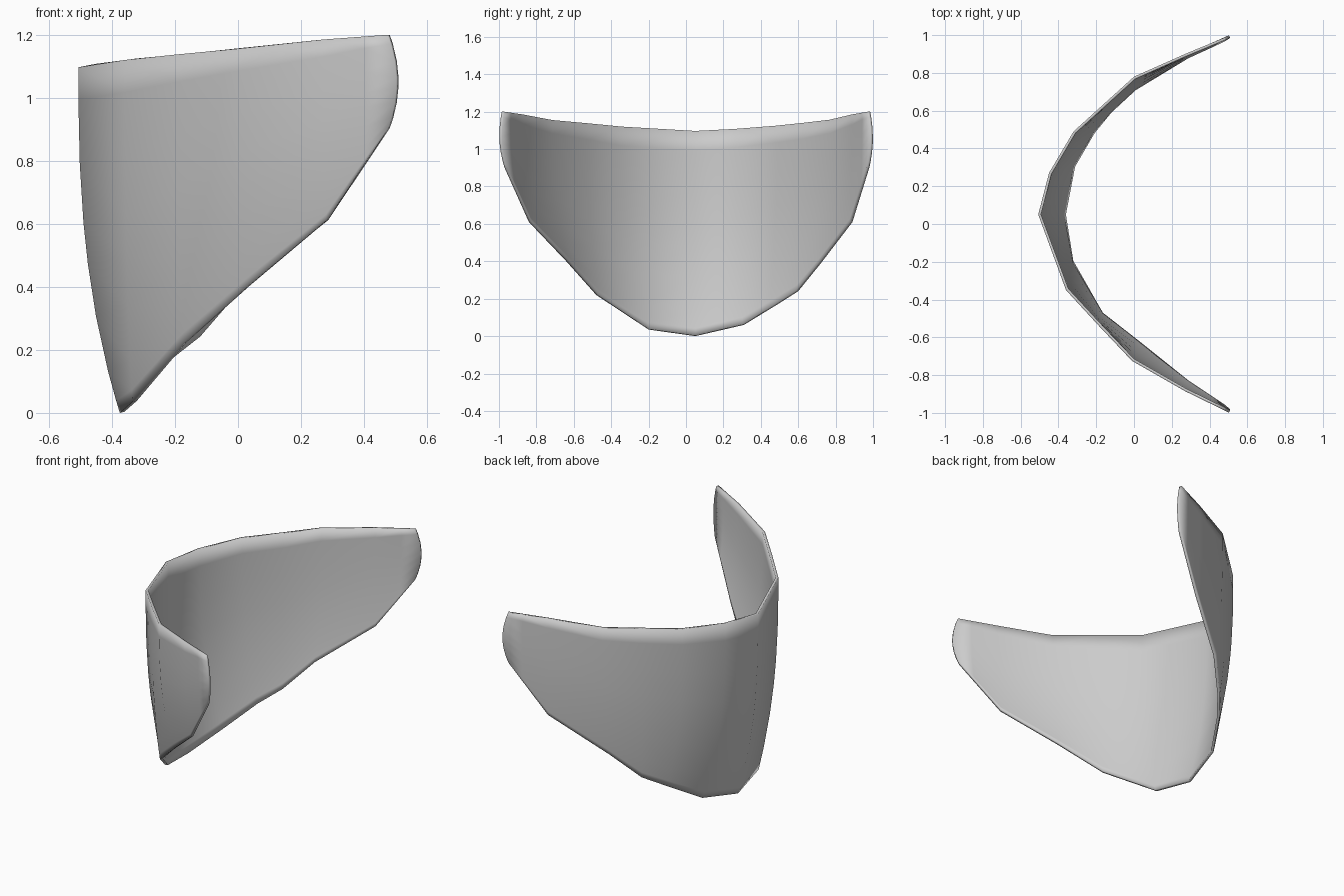
import bpy, bmesh
from mathutils import Vector

if "Cube" in bpy.data.objects:
    bpy.data.objects.remove(bpy.data.objects["Cube"])

# Upright stations along the curved plate: (top edge point, bottom edge point)
stations = [
    ((0.475, -0.985, 1.20), (0.475, -0.970, 0.90)),
    ((0.270, -0.885, 1.185), (0.280, -0.840, 0.61)),
    ((-0.01, -0.725, 1.155), (0.030, -0.640, 0.40)),
    ((-0.19, -0.535, 1.138), (-0.175, -0.480, 0.22)),
    ((-0.36, -0.350, 1.12), (-0.335, -0.200, 0.035)),
    ((-0.507, 0.050, 1.097), (-0.375, 0.050, 0.0)),
    ((-0.45, 0.270, 1.108), (-0.325, 0.310, 0.06)),
    ((-0.32, 0.490, 1.125), (-0.220, 0.490, 0.17)),
    ((-0.16, 0.635, 1.14), (-0.130, 0.600, 0.24)),
    ((0.00, 0.780, 1.157), (0.000, 0.720, 0.388)),
    ((0.27, 0.900, 1.185), (0.280, 0.890, 0.61)),
    ((0.475, 0.985, 1.20), (0.475, 0.980, 0.90)),
]
cols = [(Vector(a), Vector(b)) for a, b in stations]


def between(p, q, f):
    return p[0].lerp(q[0], f), p[1].lerp(q[1], f)


# Support columns close to both tips keep the soft edge shading narrow
cols.insert(1, between(cols[0], cols[1], 0.35))
cols.insert(-1, between(cols[-1], cols[-2], 0.35))

rows = [0, 0.035, 0.12, 0.28, 0.43, 0.55, 0.72, 0.905, 1]
bm = bmesh.new()
grid = []
for i, (top, bot) in enumerate(cols):
    line = []
    for t in rows:
        lean = 1 - (1 - t) ** 2.6
        p = bot.lerp(top, lean)
        p.z = bot.z + (top.z - bot.z) * t
        if i in (0, len(cols) - 1):          # rounded tips
            bulge = 4 * t * (1 - t)
            p.x += 0.028 * bulge
            p.y += (0.015 if p.y > 0 else -0.015) * bulge
        line.append(bm.verts.new(p))
    grid.append(line)
for a, b in zip(grid, grid[1:]):
    for j in range(len(rows) - 1):
        bm.faces.new((a[j], a[j + 1], b[j + 1], b[j]))

# Outer face looks away from the hollow side
bm.normal_update()
mid = grid[6][4].link_faces[0]
if mid.normal.x > 0:
    bmesh.ops.reverse_faces(bm, faces=bm.faces[:])

mesh = bpy.data.meshes.new("curved_plate")
bm.to_mesh(mesh)
bm.free()
mesh.shade_smooth()
plate = bpy.data.objects.new("curved_plate", mesh)
bpy.context.collection.objects.link(plate)

# Thin wall, grown towards the hollow side
wall = plate.modifiers.new("wall", 'SOLIDIFY')
wall.thickness = 0.015
wall.offset = -1
